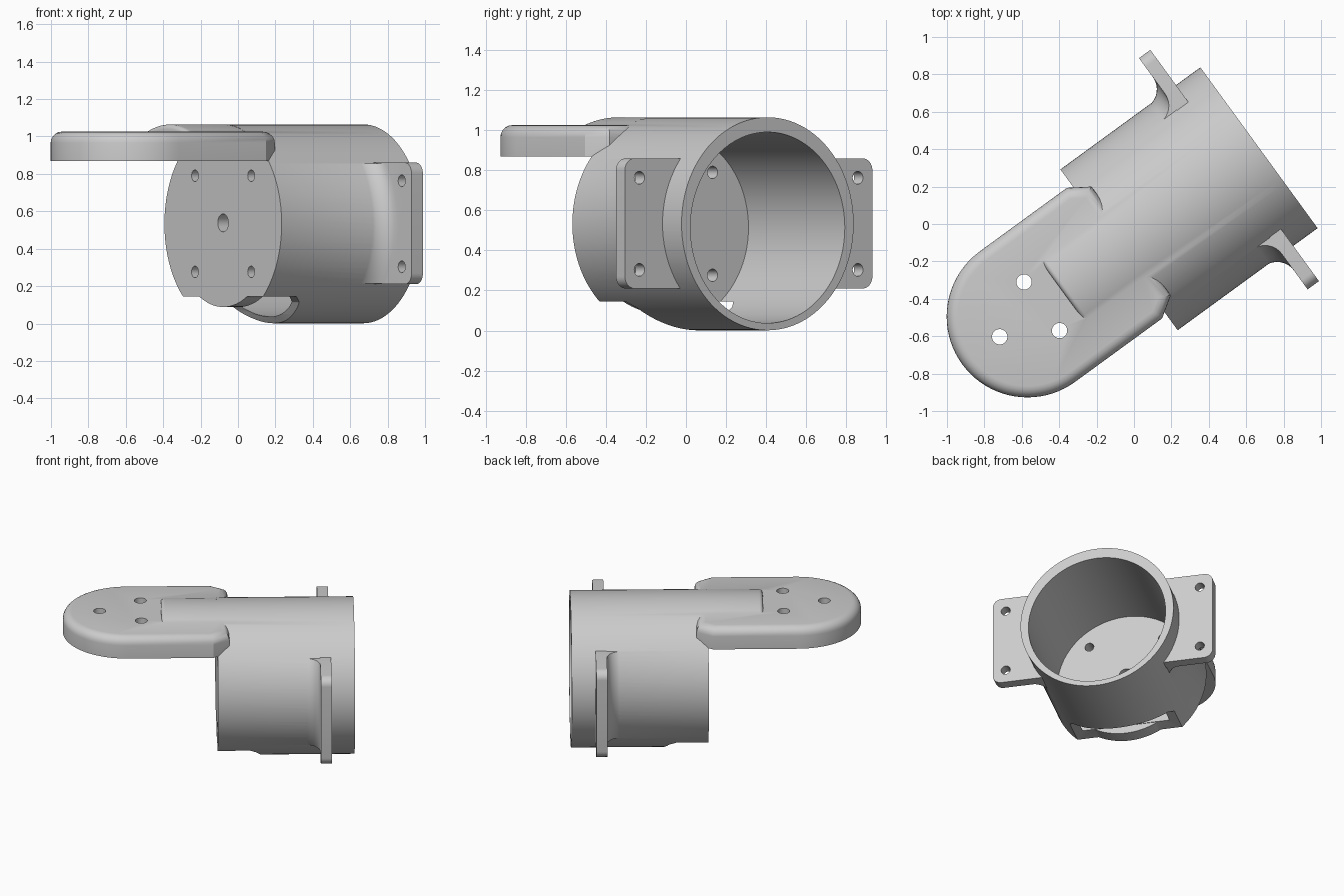
import bpy, bmesh, math
from mathutils import Matrix, Vector

if "Cube" in bpy.data.objects:
    bpy.data.objects.remove(bpy.data.objects["Cube"])

ZC, R = 0.533, 0.532          # barrel axis height and radius
LENGTH = 0.926                # barrel length along local x
SEG = 96


def to_object(name, bm):
    bmesh.ops.recalc_face_normals(bm, faces=bm.faces[:])
    me = bpy.data.meshes.new(name)
    bm.to_mesh(me)
    bm.free()
    ob = bpy.data.objects.new(name, me)
    bpy.context.collection.objects.link(ob)
    return ob


def prism(name, pts, offset, top_bevel=0.0):
    """Extrude a closed 3D outline along an offset vector."""
    bm = bmesh.new()
    face = bm.faces.new([bm.verts.new(p) for p in pts])
    res = bmesh.ops.extrude_face_region(bm, geom=[face], use_keep_orig=True)
    new = [g for g in res["geom"] if isinstance(g, bmesh.types.BMVert)]
    bmesh.ops.translate(bm, verts=new, vec=offset)
    if top_bevel:
        top = set(new)
        edges = [e for e in bm.edges if e.verts[0] in top and e.verts[1] in top]
        bmesh.ops.bevel(bm, geom=edges, offset=top_bevel, segments=5,
                        profile=0.5, affect='EDGES')
    return to_object(name, bm)


def rod(name, axis, center, radius, a, b, seg=SEG, bevel=0.0):
    """Cylinder along x or z between a and b."""
    ring = [(radius * math.cos(2 * math.pi * i / seg),
             radius * math.sin(2 * math.pi * i / seg)) for i in range(seg)]
    if axis == 'X':
        pts = [(b, center[0] + c, center[1] + s) for c, s in ring]
        return prism(name, pts, (a - b, 0, 0), bevel)
    pts = [(center[0] + c, center[1] + s, a) for c, s in ring]
    return prism(name, pts, (0, 0, b - a), bevel)


def combine(target, other, op):
    mod = target.modifiers.new("combine", 'BOOLEAN')
    mod.operation, mod.solver, mod.object = op, 'EXACT', other
    bpy.context.view_layer.objects.active = target
    bpy.ops.object.modifier_apply(modifier=mod.name)
    bpy.data.objects.remove(other)


# Barrel with the sloped relief under its closed end
body = rod("motor_mount", 'X', (0, ZC), R, 0, LENGTH)
relief = [(-.1, -.1), (.41, -.1), (.335, .0), (.30, .05), (.265, .115), (.22, .145), (-.1, .145)]
combine(body, prism("relief", [(u, -.7, z) for u, z in relief], (0, 1.4, 0)), 'DIFFERENCE')

# Closed end disc showing below the relief
combine(body, rod("end_disc", 'X', (0, ZC), 0.445, 0.001, 0.105), 'UNION')

# Crown of the barrel carried out over the arm
crown = rod("crown", 'X', (0, ZC), R - 0.001, -0.375, 0.08, bevel=0.025)
clip = prism("clip", [(-1, -1, .93), (1, -1, .93), (1, 1, .93), (-1, 1, .93)], (0, 0, 1))
combine(crown, clip, 'INTERSECT')

# Mounting arm with a round end and rolled upper edge
HW, END = 0.432, -0.606
outline = [(END + HW * math.cos(t), HW * math.sin(t), 0.87)
           for t in (math.pi / 2 + math.pi * i / 40 for i in range(41))]
outline += [(-.03, -HW, .87), (.08, -.36, .87), (.08, .36, .87), (-.03, HW, .87)]
arm = prism("arm", outline, (0, 0, 0.156), 0.06)
combine(arm, crown, 'UNION')
combine(body, arm, 'UNION')

# Side flanges with a concave blend into the barrel
U0, U1, Z0, Z1, VT, CR = 0.69, 0.765, 0.21, 0.86, 0.765, 0.06
for side in (-1, 1):
    pts = [(U0, side * .38, Z0)]
    for zc, start in ((Z0 + CR, -90), (Z1 - CR, 0)):
        for i in range(9):
            t = math.radians(start + 90 * i / 8)
            pts.append((U0, side * (VT - CR + CR * math.cos(t)), zc + CR * math.sin(t)))
    pts.append((U0, side * .38, Z1))
    combine(body, prism("flange", pts, (U1 - U0, 0, 0)), 'UNION')

    bm = bmesh.new()
    rows, F = [], 0.11
    for k in range(25):
        z = Z0 + .004 + (Z1 - Z0 - .008) * k / 24
        base = math.sqrt(R * R - (z - ZC) ** 2) - 0.003
        sec = [(U0 + .02, base - .03), (U0 - F, base - .03)]
        for i in range(9):
            t = math.pi / 2 * i / 8
            sec.append((U0 - F + F * math.sin(t), base + F - F * math.cos(t)))
        sec.append((U0 + .02, base + F))
        rows.append([bm.verts.new((u, side * v, z)) for u, v in sec])
    n = len(rows[0])
    for a, b in zip(rows, rows[1:]):
        for i in range(n):
            j = (i + 1) % n
            bm.faces.new((a[i], a[j], b[j], b[i]))
    bm.faces.new(rows[0])
    bm.faces.new(rows[-1])
    combine(body, to_object("blend", bm), 'UNION')

# Bore, slightly below the barrel axis
combine(body, rod("bore", 'X', (0, 0.514), 0.477, 0.11, 1.2), 'DIFFERENCE')

# Screw holes: end wall, shaft, flanges
for v in (-.255, .255):
    for z in (-.257, .257):
        combine(body, rod("hole", 'X', (v, ZC + z), .031, -.1, .3, 24), 'DIFFERENCE')
combine(body, rod("shaft_hole", 'X', (0, ZC + .005), .048, -.1, .3, 32), 'DIFFERENCE')
for v in (-.675, .675):
    for z in (-.23, .23):
        combine(body, rod("hole", 'X', (v, ZC + z), .032, .6, .9, 24), 'DIFFERENCE')

# Place in the world: barrel turned about z
place = Matrix.Translation(Vector((-.08, -.138, 0))) @ Matrix.Rotation(math.radians(36.1), 4, 'Z')
body.data.transform(place)

# Arm holes
for x, y in ((-.588, -.31), (-.718, -.603), (-.398, -.57)):
    combine(body, rod("hole", 'Z', (x, y), .041, .7, 1.2, 32), 'DIFFERENCE')

# Finish
grey = bpy.data.materials.new("grey")
grey.diffuse_color = (0.6, 0.6, 0.6, 1)
grey.use_nodes = True
grey.node_tree.nodes["Principled BSDF"].inputs["Base Color"].default_value = grey.diffuse_color
body.data.materials.clear()
body.data.materials.append(grey)
for p in body.data.polygons:
    p.material_index = 0
bpy.ops.object.select_all(action='DESELECT')
body.select_set(True)
bpy.context.view_layer.objects.active = body
bpy.ops.object.shade_smooth_by_angle(angle=math.radians(30))
